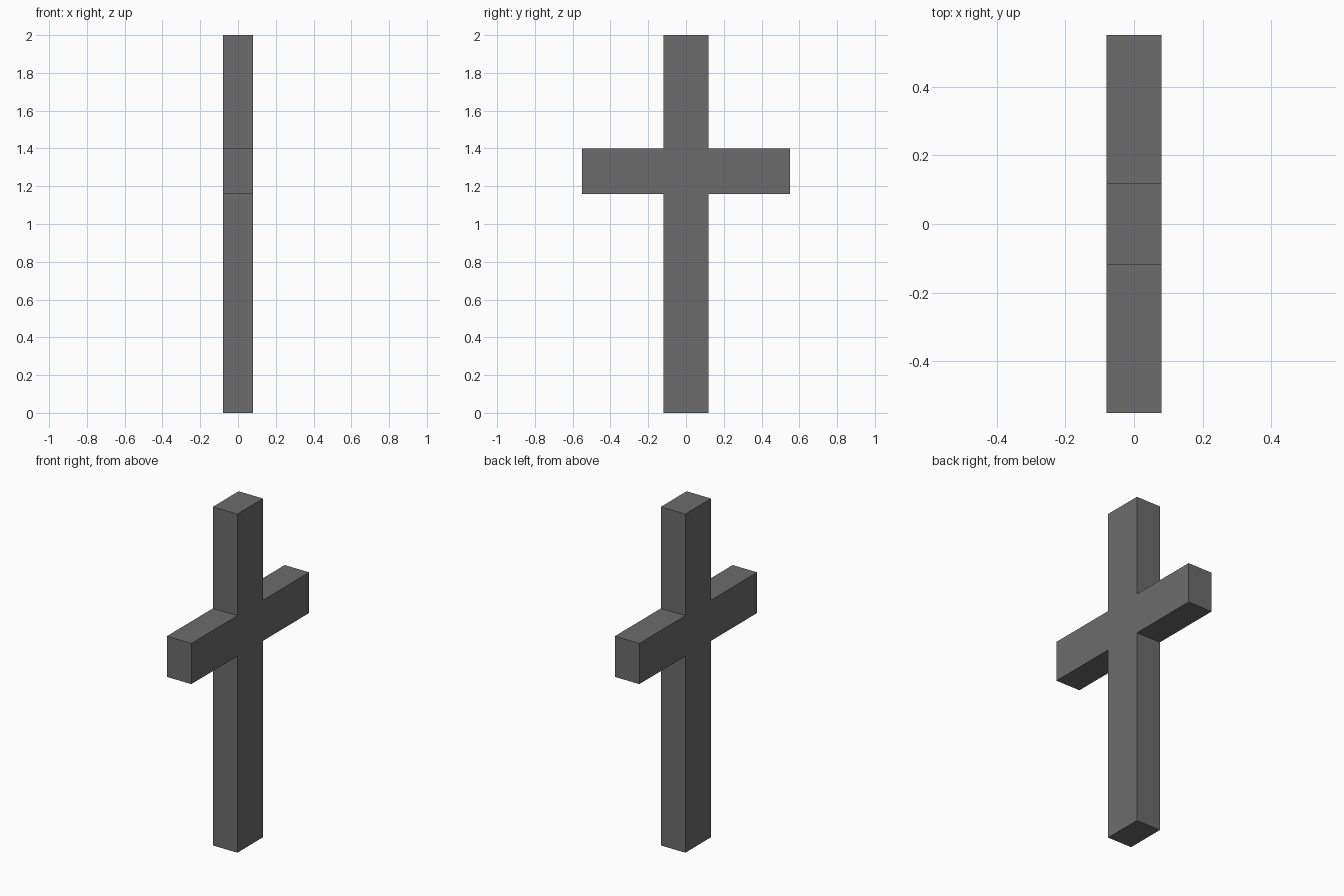
import bpy
import bmesh

cube = bpy.data.objects.get("Cube")
if cube:
    bpy.data.objects.remove(cube, do_unlink=True)

# Single dark grey material
GREY = (0.15, 0.15, 0.153, 1.0)
mat = bpy.data.materials.new("dark_grey")
mat.use_nodes = True
mat.diffuse_color = GREY
bsdf = next(n for n in mat.node_tree.nodes if n.type == "BSDF_PRINCIPLED")
bsdf.inputs["Base Color"].default_value = GREY

# Main dimensions
HALF_DEPTH = 0.08
POST, ARM = 0.12, 0.55
ARM_LOW, ARM_HIGH, TOP = 1.16, 1.4, 2.0

# Half outline in (y, z), mirrored to close the cross
half = [(POST, 0), (POST, ARM_LOW), (ARM, ARM_LOW),
        (ARM, ARM_HIGH), (POST, ARM_HIGH), (POST, TOP)]
outline = half + [(-y, z) for y, z in reversed(half)]

# Extrude the outline across x into one solid
bm = bmesh.new()
face = bm.faces.new([bm.verts.new((-HALF_DEPTH, y, z)) for y, z in outline])
result = bmesh.ops.extrude_face_region(bm, geom=[face], use_keep_orig=True)
moved = [g for g in result["geom"] if isinstance(g, bmesh.types.BMVert)]
bmesh.ops.translate(bm, verts=moved, vec=(2 * HALF_DEPTH, 0, 0))
bmesh.ops.recalc_face_normals(bm, faces=bm.faces)

mesh = bpy.data.meshes.new("cross")
bm.to_mesh(mesh)
bm.free()
mesh.materials.append(mat)
bpy.context.collection.objects.link(bpy.data.objects.new("cross", mesh))
